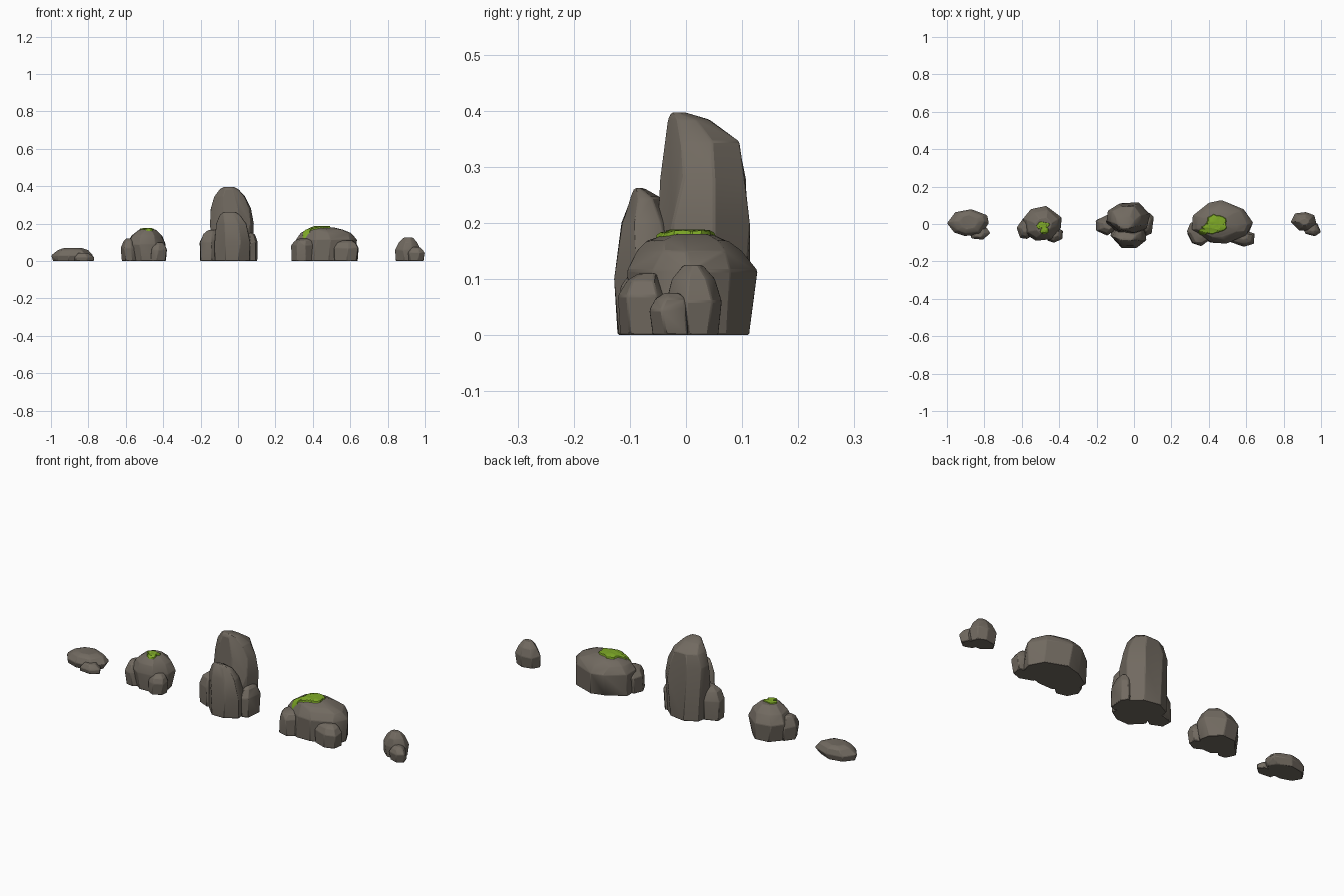
import bpy, bmesh, math, random
from mathutils import Vector
from mathutils.bvhtree import BVHTree

if "Cube" in bpy.data.objects:
    bpy.data.objects.remove(bpy.data.objects["Cube"])


def material(name, rgb):
    m = bpy.data.materials.new(name)
    m.diffuse_color = (*rgb, 1)
    m.use_nodes = True
    m.node_tree.nodes["Principled BSDF"].inputs["Base Color"].default_value = m.diffuse_color
    return m


STONE = material("stone grey brown", (0.165, 0.143, 0.117))
MOSS = material("moss green", (0.21, 0.40, 0.02))


def link(name, bm, mat, angle):
    me = bpy.data.meshes.new(name)
    bm.to_mesh(me)
    me.materials.append(mat)
    ob = bpy.data.objects.new(name, me)
    bpy.context.collection.objects.link(ob)
    bpy.ops.object.select_all(action='DESELECT')
    ob.select_set(True)
    bpy.context.view_layer.objects.active = ob
    bpy.ops.object.shade_smooth_by_angle(angle=math.radians(angle))
    return ob


def rock(name, seed, rings, sides=7):
    """Faceted hull around stacked outlines: (z, x min, x max, y min, y max)."""
    rnd = random.Random(seed)
    start = rnd.uniform(0, math.tau)
    angles = [start + math.tau * (i + rnd.uniform(-.22, .22)) / sides for i in range(sides)]
    bm = bmesh.new()
    for z, x0, x1, y0, y1 in rings:
        pts = []
        for a in angles:
            a += rnd.uniform(-.07, .07)
            r = rnd.uniform(.94, 1.06)
            pts.append((r * math.cos(a), r * math.sin(a)))
        lx, hx = min(p[0] for p in pts), max(p[0] for p in pts)
        ly, hy = min(p[1] for p in pts), max(p[1] for p in pts)
        for px, py in pts:
            bm.verts.new((x0 + (x1 - x0) * (px - lx) / (hx - lx),
                          y0 + (y1 - y0) * (py - ly) / (hy - ly), z))
    hull = bmesh.ops.convex_hull(bm, input=bm.verts)
    spare = {g for g in hull["geom_interior"] + hull["geom_unused"]
             if isinstance(g, bmesh.types.BMVert)}
    bmesh.ops.delete(bm, geom=list(spare), context='VERTS')
    bmesh.ops.dissolve_limit(bm, angle_limit=math.radians(9), verts=bm.verts, edges=bm.edges)
    bmesh.ops.recalc_face_normals(bm, faces=bm.faces)
    tree = BVHTree.FromBMesh(bm)
    ob = link(name, bm, STONE, 22)
    bm.free()
    # Worn edges
    bev = ob.modifiers.new("worn edges", 'BEVEL')
    bev.width, bev.segments, bev.limit_method = .003, 1, 'ANGLE'
    bev.angle_limit = math.radians(15)
    return tree


def moss(name, seed, trees, lobes, sides=13):
    """Ragged pads draped over the rocks: (x, y, x radius, y radius)."""
    rnd = random.Random(seed)
    bm = bmesh.new()

    def drape(x, y, lift):
        zs = [h[0].z for h in (t.ray_cast(Vector((x, y, 1)), Vector((0, 0, -1))) for t in trees) if h[0]]
        return bm.verts.new((x, y, (max(zs) if zs else .1) + lift))

    for x, y, rx, ry in lobes:
        edge = [rnd.uniform(.72, 1.08) for _ in range(sides)]
        loops = []
        for f, lift in ((.5, .007), (.9, .006), (1, -.002)):
            loops.append([drape(x + rx * f * edge[i] * math.cos(math.tau * i / sides),
                                y + ry * f * edge[i] * math.sin(math.tau * i / sides),
                                lift + rnd.uniform(-.0015, .0015)) for i in range(sides)])
        top = drape(x, y, .008)
        for i in range(sides):
            j = (i + 1) % sides
            bm.faces.new((top, loops[0][i], loops[0][j]))
            for a, b in zip(loops, loops[1:]):
                bm.faces.new((a[i], b[i], b[j], a[j]))
    link(name, bm, MOSS, 25)
    bm.free()


# Low slab at the far left
rock("slab_rock", 3, [(0, -.99, -.79, -.055, .07), (.03, -1, -.775, -.065, .08),
                      (.058, -.965, -.80, -.05, .07), (.069, -.935, -.83, -.03, .05)], 8)
rock("slab_side_stone", 5, [(0, -.88, -.77, -.08, -.015), (.022, -.885, -.768, -.084, -.01),
                            (.043, -.86, -.80, -.07, -.02)], 6)

# Mossy boulder
b = rock("boulder", 11, [(0, -.58, -.40, -.08, .085), (.09, -.593, -.387, -.09, .097),
                         (.135, -.57, -.405, -.075, .075), (.168, -.53, -.44, -.05, .035)], 8)
bl = rock("boulder_left_stone", 12, [(0, -.622, -.53, -.075, .025), (.07, -.628, -.53, -.08, .03),
                                     (.108, -.612, -.55, -.065, .012), (.12, -.60, -.565, -.045, 0)], 6)
br = rock("boulder_right_stone", 13, [(0, -.475, -.385, -.098, -.01), (.06, -.472, -.38, -.10, -.01),
                                      (.085, -.46, -.39, -.09, -.02), (.10, -.44, -.405, -.07, -.03)], 6)
moss("boulder_moss", 2, [b, bl, br], [(-.485, -.005, .034, .02), (-.478, -.035, .024, .024),
                                      (-.505, -.012, .02, .016)])
# Raised tuft on the boulder
moss("boulder_moss_tuft", 4, [b], [(-.472, -.012, .014, .012)])

# Tall standing rock with three shards around it
rock("tall_rock", 21, [(0, -.14, .078, -.06, .113), (.20, -.15, .085, -.053, .115),
                       (.28, -.146, .07, -.047, .108), (.345, -.127, .038, -.038, .095),
                       (.384, -.098, .002, -.032, .042), (.397, -.075, -.022, -.026, -.002)], 8)
rock("tall_front_shard", 22, [(0, -.125, .062, -.122, .01), (.10, -.127, .066, -.128, .01),
                              (.20, -.118, .045, -.115, -.015), (.245, -.10, .012, -.10, -.045),
                              (.262, -.08, -.01, -.092, -.075)], 7)
rock("tall_left_shard", 23, [(0, -.203, -.09, -.06, .045), (.10, -.205, -.09, -.062, .05),
                             (.145, -.185, -.10, -.05, .035), (.165, -.16, -.11, -.03, .02)], 6)
rock("tall_right_shard", 24, [(0, .02, .103, -.06, .06), (.10, .02, .106, -.065, .06),
                              (.14, .03, .092, -.04, .045), (.15, .045, .08, -.02, .02)], 6)

# Wide mossy rock
w = rock("wide_rock", 31, [(0, .315, .628, -.098, .113), (.115, .31, .636, -.105, .128),
                           (.15, .335, .605, -.088, .10), (.168, .37, .56, -.07, .075),
                           (.18, .41, .51, -.035, .05)], 9)
wl = rock("wide_left_stone", 32, [(0, .285, .42, -.115, .02), (.085, .283, .42, -.118, .028),
                                  (.11, .305, .41, -.10, .01), (.12, .33, .39, -.075, -.01)], 7)
wr = rock("wide_right_stone", 33, [(0, .515, .64, -.118, -.03), (.07, .513, .645, -.122, -.03),
                                   (.098, .53, .63, -.105, -.04), (.11, .55, .61, -.085, -.045)], 6)
moss("wide_moss", 6, [w, wl], [(.44, .012, .056, .046), (.415, -.022, .055, .032),
                               (.37, -.042, .032, .018), (.462, -.005, .034, .045)], 17)

# Small rock at the far right
rock("small_rock", 41, [(0, .842, .968, -.03, .058), (.06, .838, .976, -.035, .064),
                        (.10, .858, .958, -.025, .052), (.125, .885, .935, -.005, .03)], 7)
rock("small_side_stone", 42, [(0, .912, .993, -.06, .005), (.045, .908, 1.0, -.066, .005),
                              (.065, .922, .985, -.055, 0), (.075, .935, .97, -.04, -.012)], 6)
